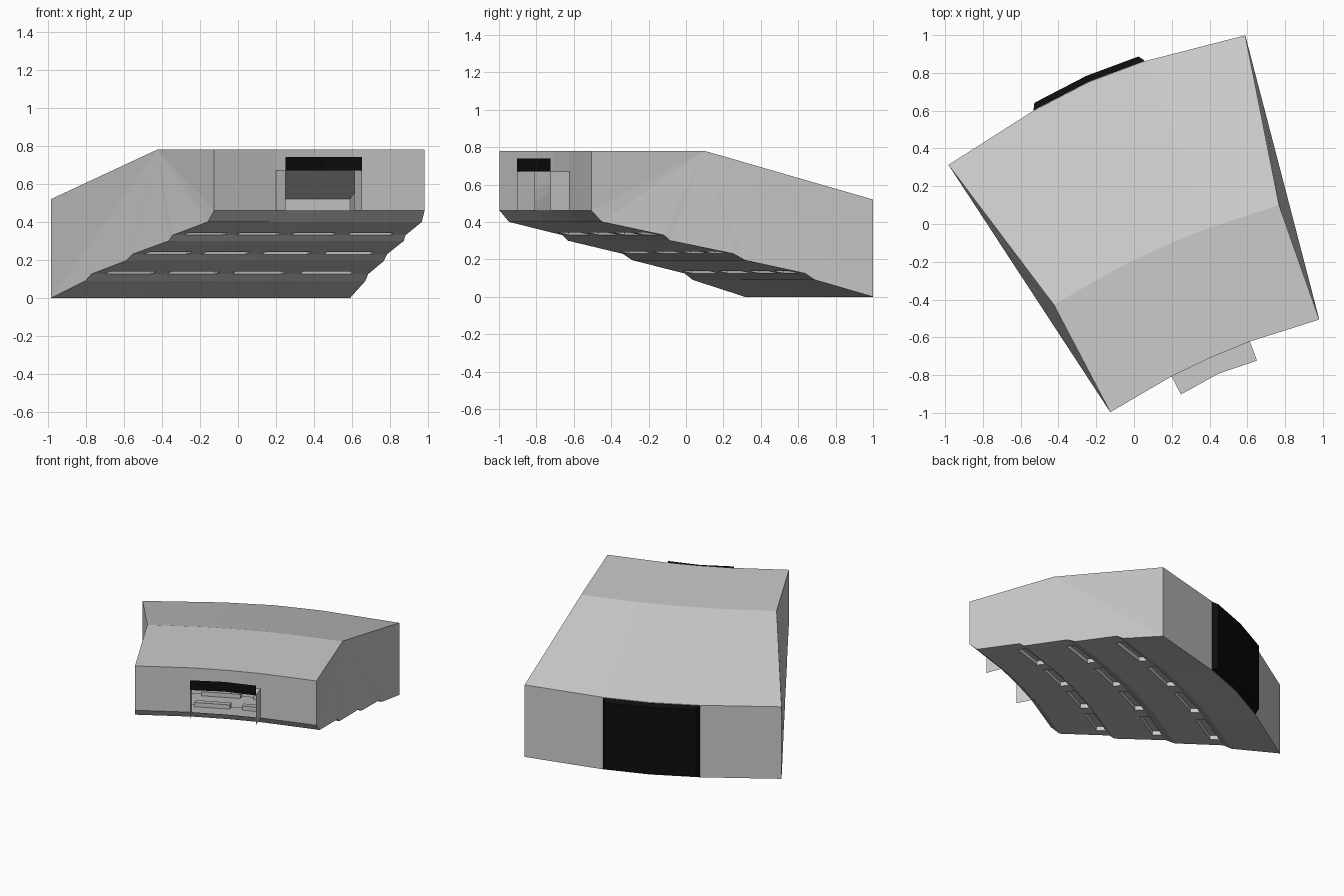
import bpy, bmesh, math
from mathutils import Vector

if "Cube" in bpy.data.objects:
    bpy.data.objects.remove(bpy.data.objects["Cube"])

CX, CY = 1.925, -4.13                       # centre of the ring sector
ANG = [123.2, 117.45, 113.9, 110.5, 104.6]  # polygonal arc breakpoints (left to right)
BACK = [5.31, 5.33, 5.34, 5.33, 5.30]
FRONT = [3.745] * 5


def polar(a, r, z):
    t = math.radians(a)
    return Vector((CX + r * math.cos(t), CY + r * math.sin(t), z))


def on_arc(a, radii, z):
    # point on the straight-segment arc
    for i in range(4):
        if ANG[i] >= a >= ANG[i + 1]:
            k = (ANG[i] - a) / (ANG[i] - ANG[i + 1])
            return polar(ANG[i], radii[i], z).lerp(polar(ANG[i + 1], radii[i + 1], z), k)


def make(name, bm, colour=None):
    me = bpy.data.meshes.new(name)
    bm.to_mesh(me)
    bm.free()
    ob = bpy.data.objects.new(name, me)
    bpy.context.collection.objects.link(ob)
    if colour:
        m = bpy.data.materials.new(name + "_mat")
        m.diffuse_color = colour
        m.use_nodes = True
        m.node_tree.nodes["Principled BSDF"].inputs["Base Color"].default_value = m.diffuse_color
        me.materials.append(m)
    return ob


def face(bm, *pts):
    return bm.faces.new([bm.verts.new(p) for p in pts])


def strip(bm, lower, upper):
    for i in range(len(lower) - 1):
        face(bm, lower[i], lower[i + 1], upper[i + 1], upper[i])


def weld(bm):
    bmesh.ops.remove_doubles(bm, verts=bm.verts, dist=1e-4)
    bm.normal_update()


def face_away(bm, centre):
    bm.normal_update()
    bad = [f for f in bm.faces if f.normal.dot(f.calc_center_median() - Vector(centre)) < 0]
    bmesh.ops.reverse_faces(bm, faces=bad)


# Stepped underside profile (radius, height, slot after this point)
PROFILE = [(None, 0, 0), (4.98, .09, 0), (4.925, .125, 1), (4.86, .139, 0),
           (4.594, .195, 0), (4.53, .23, 1), (4.465, .243, 0), (4.18, .30, 0),
           (4.145, .33, 1), (4.08, .343, 0), (3.805, .40, 0), (3.745, .46, 0)]


def row(i, angles):
    r, z, _ = PROFILE[i]
    return [on_arc(a, BACK if r is None else [r] * 5, z) for a in angles]


# Underside with four recessed slots on each tread
slots = [(122.3 - 4.43 * k, 119.0 - 4.43 * k) for k in range(4)]
cols = sorted(set(ANG + [a for s in slots for a in s]), reverse=True)
bm = bmesh.new()
slot_points = []
for i in range(len(PROFILE) - 1):
    lo, hi = row(i, cols), row(i + 1, cols)
    strip(bm, lo, hi)
    if PROFILE[i][2]:
        for j in range(len(cols) - 1):
            mid = (cols[j] + cols[j + 1]) / 2
            if any(s[0] > mid > s[1] for s in slots):
                slot_points.append((lo[j] + lo[j + 1] + hi[j] + hi[j + 1]) / 4)
weld(bm)
bmesh.ops.recalc_face_normals(bm, faces=bm.faces)
if sum(f.normal.z for f in bm.faces) > 0:
    bmesh.ops.reverse_faces(bm, faces=bm.faces)
picked = [f for f in bm.faces
          if any((f.calc_center_median() - p).length < .003 for p in slot_points)]
ext = bmesh.ops.extrude_face_region(bm, geom=picked)
bmesh.ops.translate(bm, vec=(0, 0, .03),
                    verts=[v for v in ext["geom"] if isinstance(v, bmesh.types.BMVert)])
bmesh.ops.delete(bm, geom=[f for f in picked if f.is_valid], context='FACES_ONLY')
make("stepped_underside", bm)

# Roof and outer walls
bm = bmesh.new()
crease_ang = [122.4] + ANG[1:4] + [105.3]
eave = [on_arc(a, BACK, .52) for a in ANG]
crease = [polar(a, 4.385, .78) for a in crease_ang]
brow = [on_arc(a, FRONT, .78) for a in ANG]
sill = [on_arc(a, FRONT, .46) for a in ANG]
strip(bm, eave, crease)
strip(bm, crease, brow)
strip(bm, [on_arc(a, BACK, 0) for a in ANG], eave)
# front wall with an entrance opening in the middle two bays
strip(bm, sill[:2], brow[:2])
strip(bm, sill[3:], brow[3:])
strip(bm, [on_arc(a, FRONT, .67) for a in ANG[1:4]], brow[1:4])
# side walls fan from the inset crease corner
for e in (0, 4):
    edge = [eave[e]] + [row(i, [ANG[e]])[0] for i in range(len(PROFILE))] + [brow[e]]
    for p, q in zip(edge, edge[1:]):
        face(bm, p, q, crease[e])
weld(bm)
face_away(bm, (0, 0, .38))
make("roof_and_walls", bm)

# Entrance canopy: flat top and two cheeks, open at the front
door = ANG[1:4]
bm = bmesh.new()
inner = [polar(a, 3.745, .67) for a in door]
outer = [polar(a, r, .67) for a, r in zip(door, (3.637, 3.65, 3.637))]
strip(bm, inner, outer)
drop = Vector((0, 0, -.21))
for e in (0, 2):
    face(bm, inner[e], outer[e], outer[e] + drop, inner[e] + drop)
weld(bm)
face_away(bm, (.43, -.76, .56))
make("entrance_canopy", bm)

# Black fascia board above the entrance
bm = bmesh.new()
strip(bm, outer, [p + Vector((0, 0, .07)) for p in outer])
weld(bm)
face_away(bm, (.4, -.5, .7))
make("entrance_fascia", bm, (.004, .004, .004, 1))

# Black raised panel on the back wall with bevelled rim
bm = bmesh.new()
base = [[polar(a, r + .001, z) for a, r in zip(door, BACK[1:4])] for z in (0.003, .517)]
top = [[polar(a, r + .035, z) for a, r in zip((117.2, 113.9, 110.75), BACK[1:4])]
       for z in (.02, .50)]
strip(bm, top[0], top[1])
strip(bm, base[0], top[0])
strip(bm, top[1], base[1])
for e in (0, 2):
    face(bm, base[0][e], top[0][e], top[1][e], base[1][e])
weld(bm)
face_away(bm, (-.2, .66, .26))
make("back_panel", bm, (.004, .004, .004, 1))
